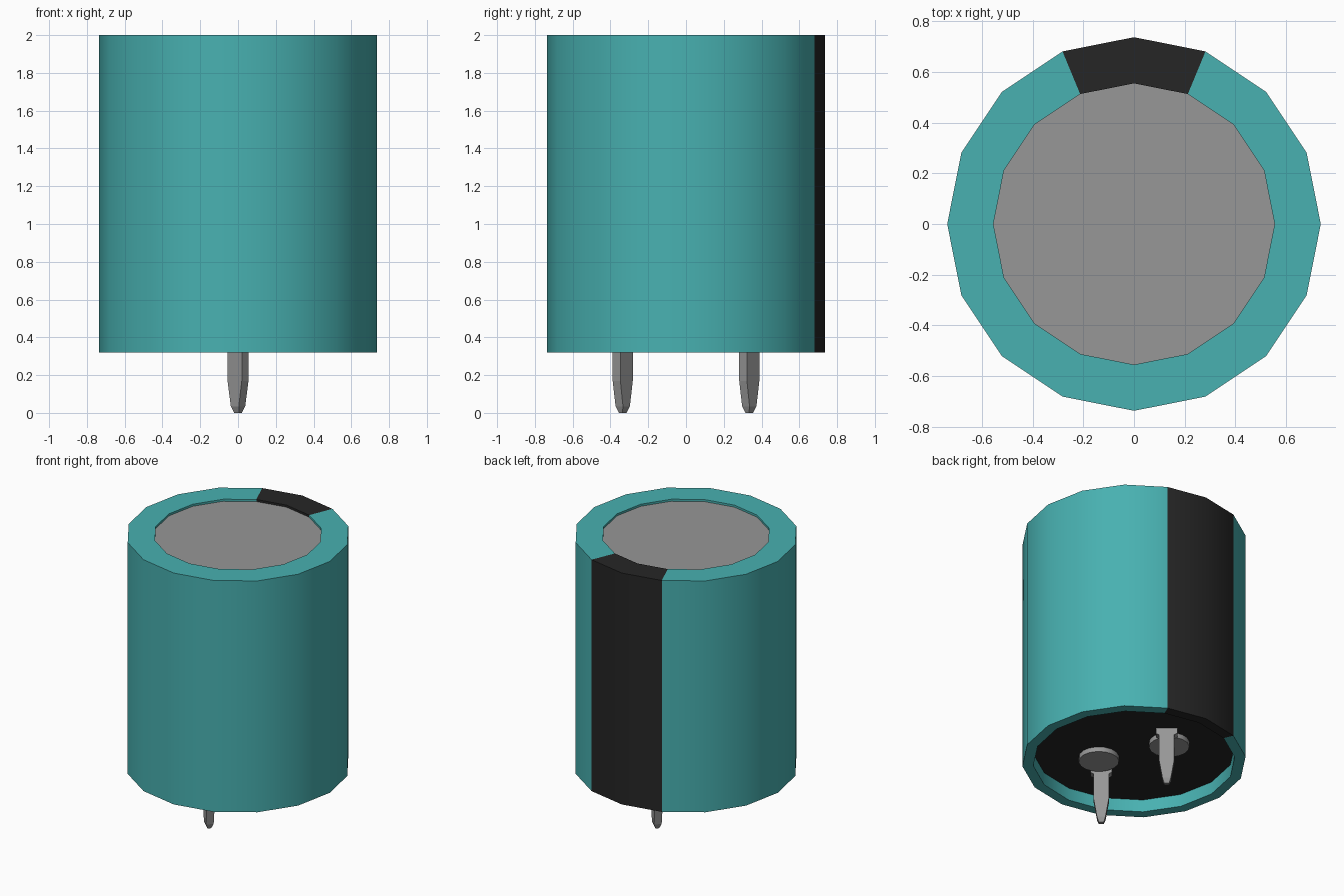
import bpy, bmesh, math
from mathutils import Matrix, Vector

if "Cube" in bpy.data.objects:
    bpy.data.objects.remove(bpy.data.objects["Cube"])


def material(name, colour):
    m = bpy.data.materials.new(name)
    m.use_nodes = True
    m.diffuse_color = (*colour, 1)
    m.node_tree.nodes["Principled BSDF"].inputs["Base Color"].default_value = (*colour, 1)
    return m


TEAL = material("teal sleeve", (0.065, 0.44, 0.44))
BLACK = material("black", (0.019, 0.019, 0.019))
GREY = material("grey metal", (0.31, 0.31, 0.31))
SIDES = 16


def finish(name, bm, mats, smooth=False):
    bmesh.ops.recalc_face_normals(bm, faces=bm.faces)
    mesh = bpy.data.meshes.new(name)
    bm.to_mesh(mesh)
    bm.free()
    obj = bpy.data.objects.new(name, mesh)
    bpy.context.collection.objects.link(obj)
    for m in mats:
        mesh.materials.append(m)
    if smooth:
        bpy.ops.object.select_all(action="DESELECT")
        obj.select_set(True)
        bpy.context.view_layer.objects.active = obj
        bpy.ops.object.shade_smooth_by_angle(angle=math.radians(30))
    return obj


def disc(name, radius, z0, z1, mat, sides=SIDES, centre=(0, 0)):
    bm = bmesh.new()
    bmesh.ops.create_cone(bm, cap_ends=True, segments=sides, radius1=radius,
                          radius2=radius, depth=z1 - z0)
    bmesh.ops.translate(bm, verts=bm.verts, vec=(*centre, (z0 + z1) / 2))
    return finish(name, bm, [mat], True)


# Sleeve: closed wall profile (radius, height) swept around, with a stripe at the back
profile = [(0.555, 1.97), (0.555, 2), (0.737, 2), (0.737, 0.32), (0.665, 0.32), (0.665, 0.44)]
bm = bmesh.new()
rings = []
for i in range(SIDES):
    a = 2 * math.pi * i / SIDES
    rings.append([bm.verts.new((r * math.cos(a), r * math.sin(a), z)) for r, z in profile])
for i in range(SIDES):
    here, there = rings[i], rings[(i + 1) % SIDES]
    for j in range(len(profile)):
        k = (j + 1) % len(profile)
        face = bm.faces.new((here[j], there[j], there[k], here[k]))
        c = face.calc_center_median()
        face.material_index = int(c.y > 0 and abs(c.x) < 0.45 * c.y)
finish("sleeve", bm, [TEAL, BLACK], True)

# Recessed end plates
disc("top_plate", 0.556, 1.96, 1.985, GREY)
disc("bottom_plate", 0.666, 0.41, 0.435, BLACK)

# Tapering pins: (half width, half thickness, height) from tip to head
sections = [(0.016, 0.012, 0), (0.028, 0.026, 0.035), (0.05, 0.027, 0.17),
            (0.05, 0.027, 0.36), (0.07, 0.027, 0.37), (0.07, 0.027, 0.42)]
TURN = Matrix.Rotation(math.radians(-41), 3, "Z")


def pin(name, y):
    bm = bmesh.new()
    loops = []
    for w, t, z in sections:
        corners = [(-w, -t, z), (w, -t, z), (w, t, z), (-w, t, z)]
        loops.append([bm.verts.new(TURN @ Vector(p) + Vector((0, y, 0))) for p in corners])
    for low, high in zip(loops, loops[1:]):
        for j in range(4):
            k = (j + 1) % 4
            bm.faces.new((low[j], low[k], high[k], high[j]))
    bm.faces.new(loops[0])
    bm.faces.new(loops[-1])
    finish(name, bm, [GREY])


# Each pin has a round rivet beside it
for label, s in (("back", 1), ("front", -1)):
    pin(label + "_pin", 0.335 * s)
    disc(label + "_rivet", 0.133, 0.375, 0.42, GREY, 16, (-0.116 * s, 0.222 * s))
